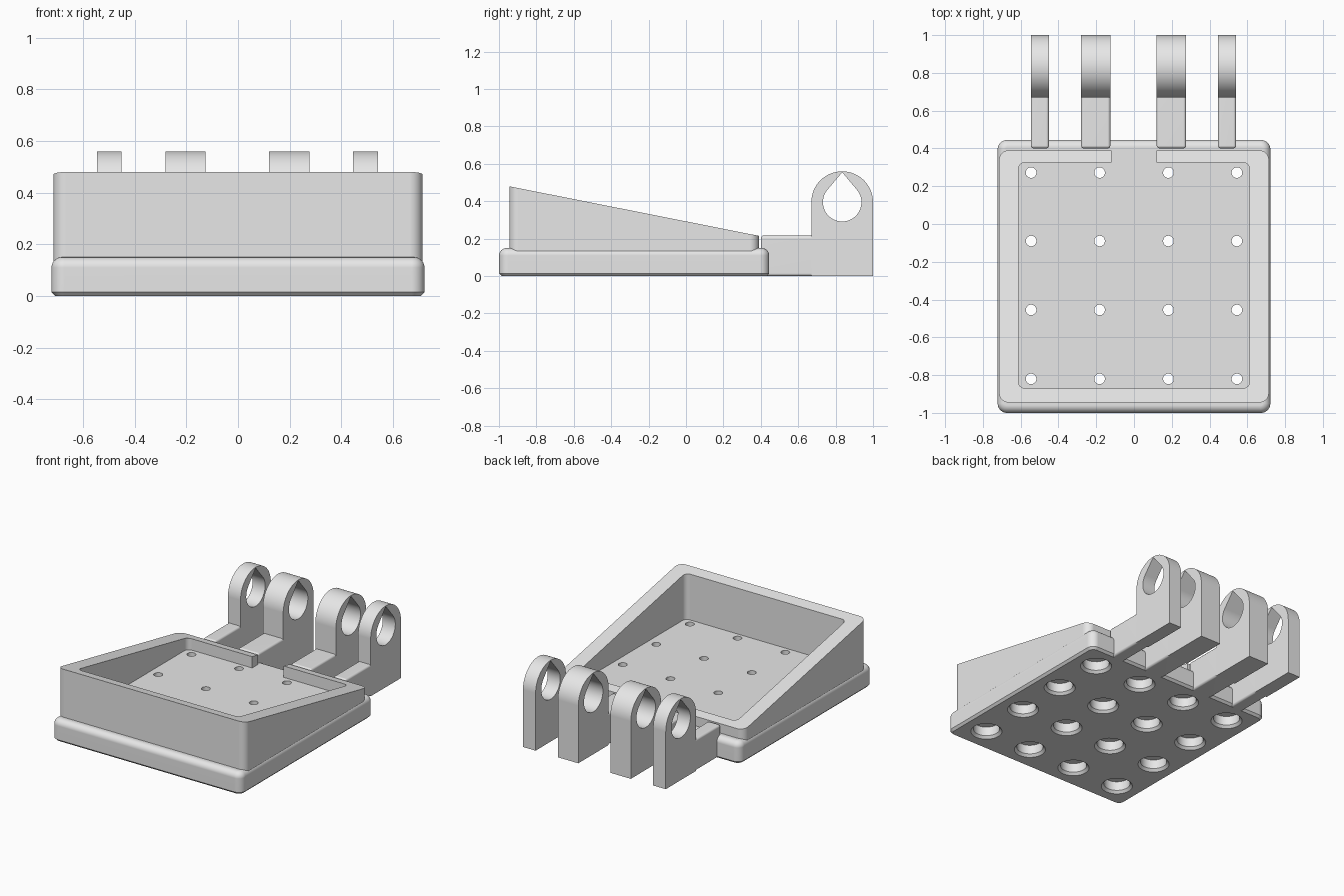
import bpy, bmesh, math

if "Cube" in bpy.data.objects:
    bpy.data.objects.remove(bpy.data.objects["Cube"], do_unlink=True)

grey = bpy.data.materials.new("light grey")
grey.use_nodes = True
grey.diffuse_color = (0.8, 0.8, 0.8, 1)
grey.node_tree.nodes["Principled BSDF"].inputs["Base Color"].default_value = (0.8, 0.8, 0.8, 1)


def finish(name, bm):
    """Turn a bmesh into a grey object."""
    bmesh.ops.recalc_face_normals(bm, faces=bm.faces)
    mesh = bpy.data.meshes.new(name)
    bm.to_mesh(mesh)
    bm.free()
    mesh.materials.append(grey)
    ob = bpy.data.objects.new(name, mesh)
    bpy.context.collection.objects.link(ob)
    return ob


def activate(ob):
    bpy.ops.object.select_all(action='DESELECT')
    ob.select_set(True)
    bpy.context.view_layer.objects.active = ob


def smooth(ob):
    activate(ob)
    bpy.ops.object.shade_smooth_by_angle(angle=math.radians(32))
    mod = ob.modifiers.new("even shading", 'WEIGHTED_NORMAL')
    mod.keep_sharp = True


def cut(ob, cutter):
    """Subtract the cutter and throw it away."""
    cutter.hide_render = True
    mod = ob.modifiers.new("cut", 'BOOLEAN')
    mod.operation, mod.solver, mod.object = 'DIFFERENCE', 'EXACT', cutter
    activate(ob)
    bpy.ops.object.modifier_apply(modifier=mod.name)
    bpy.data.objects.remove(cutter, do_unlink=True)


def rounded_rect(x, y0, y1, r, steps=8):
    """Plan outline, symmetric in x, with round corners."""
    pts = []
    corners = [(x - r, y1 - r), (-x + r, y1 - r), (-x + r, y0 + r), (x - r, y0 + r)]
    for i, (cx, cy) in enumerate(corners):
        for k in range(steps + 1):
            a = math.pi / 2 * (i + k / steps)
            pts.append((cx + r * math.cos(a), cy + r * math.sin(a)))
    return pts


def loft(bm, loops, ring=False):
    """Skin a row of equal loops; cap the ends, or close into a ring."""
    rows = [[bm.verts.new(p) for p in loop] for loop in loops]
    n = len(rows[0])
    pairs = list(zip(rows, rows[1:])) + ([(rows[-1], rows[0])] if ring else [])
    for a, b in pairs:
        for i in range(n):
            j = (i + 1) % n
            bm.faces.new((a[i], a[j], b[j], b[i]))
    if not ring:
        bm.faces.new(rows[0])
        bm.faces.new(rows[-1])


def box(name, x0, x1, y0, y1, z0, z1, bevel=0):
    bm = bmesh.new()
    loft(bm, [[(x0, y0, z), (x1, y0, z), (x1, y1, z), (x0, y1, z)] for z in (z0, z1)])
    if bevel:
        bmesh.ops.recalc_face_normals(bm, faces=bm.faces)
        bmesh.ops.bevel(bm, geom=bm.edges[:], offset=bevel, segments=3,
                        profile=0.5, affect='EDGES')
    return finish(name, bm)


def prism(name, yz, x0, x1):
    bm = bmesh.new()
    loft(bm, [[(x, y, z) for y, z in yz] for x in (x0, x1)])
    return finish(name, bm)


# Base plate: chamfered below, rounded above
R = 0.04
levels = [(0.015, 0), (0, 0.015)]
levels += [(R - R * math.cos(a), 0.15 - R + R * math.sin(a))
           for a in [math.pi / 2 * k / 6 for k in range(7)]]
bm = bmesh.new()
loft(bm, [[(x, y, z) for x, y in rounded_rect(0.722 - d, -1 + d, 0.445 - d, 0.05 - d)]
          for d, z in levels])
base = finish("base_plate", bm)

# Grid of drain holes, each with a wide chamfered recess underneath
bm = bmesh.new()
profile = [(0.102, -0.002), (0.084, 0.017), (0.084, 0.08), (0.028, 0.08), (0.028, 0.2)]
for cx in (-0.545, -0.182, 0.182, 0.545):
    for cy in (-0.82, -0.455, -0.09, 0.272):
        loft(bm, [[(cx + r * math.cos(math.tau * k / 32), cy + r * math.sin(math.tau * k / 32), z)
                   for k in range(32)] for r, z in profile])
cut(base, finish("hole_cutter", bm))
smooth(base)

# Tray wall with a sloping rim, lower at the back
def rim(y):
    return 0.48 + (y + 0.945) * (0.215 - 0.48) / (0.39 + 0.945)


outer = rounded_rect(0.714, -0.945, 0.39, 0.05)
inner = rounded_rect(0.612, -0.87, 0.325, 0.035)
bm = bmesh.new()
loft(bm, [[(x, y, 0.1) for x, y in outer], [(x, y, rim(y)) for x, y in outer],
          [(x, y, rim(y)) for x, y in inner], [(x, y, 0.1) for x, y in inner]], ring=True)
wall = finish("tray_wall", bm)
cut(wall, box("notch_cutter", -0.12, 0.12, 0.25, 0.5, 0.05, 0.4))
smooth(wall)

# Hinge arms: a low shank and an upright lug with a teardrop eye
CY, CZ, LUG, EYE, TIP = 0.835, 0.395, 0.165, 0.103, 0.16
lug_outline = [(1, 0)] + [(CY + LUG * math.cos(math.pi * k / 32), CZ + LUG * math.sin(math.pi * k / 32))
                          for k in range(33)] + [(CY - LUG, 0)]
tangent = math.acos(EYE / TIP)
start = math.pi / 2 + tangent
sweep = math.tau - 2 * tangent
eye_outline = [(CY, CZ + TIP)] + [(CY + EYE * math.cos(start + sweep * k / 40),
                                   CZ + EYE * math.sin(start + sweep * k / 40)) for k in range(41)]
arms = {"right_outer": (-0.546, -0.45), "right_inner": (-0.28, -0.125),
        "left_inner": (0.12, 0.276), "left_outer": (0.445, 0.541)}
for side, (x0, x1) in arms.items():
    smooth(box(side + "_hinge_shank", x0, x1, 0.40, 0.685, 0, 0.217, 0.015))
    lug = prism(side + "_hinge_lug", lug_outline, x0, x1)
    cut(lug, prism("eye_cutter", eye_outline, x0 - 0.05, x1 + 0.05))
    smooth(lug)
